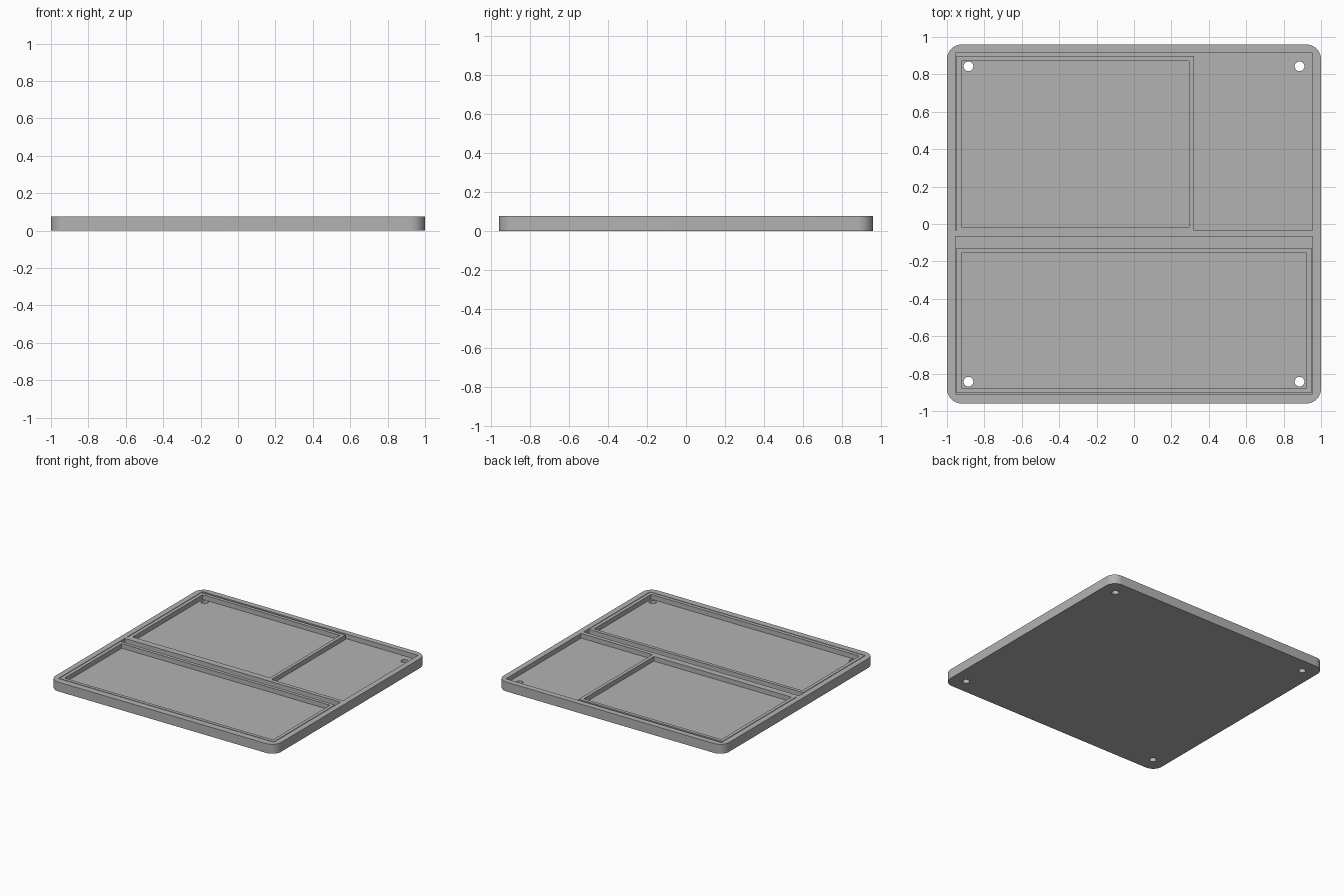
import bpy, bmesh, math

cube = bpy.data.objects.get("Cube")
if cube:
    bpy.data.objects.remove(cube, do_unlink=True)

HEIGHT, FLOOR = 0.075, 0.0375
LIP = 0.027  # width of the raised frames

grey = bpy.data.materials.new("plain grey")
grey.use_nodes = True
colour = (0.45, 0.45, 0.45, 1)
grey.diffuse_color = colour
grey.node_tree.nodes["Principled BSDF"].inputs["Base Color"].default_value = colour


def finish(name, bm):
    mesh = bpy.data.meshes.new(name)
    bm.to_mesh(mesh)
    bm.free()
    mesh.materials.append(grey)
    obj = bpy.data.objects.new(name, mesh)
    bpy.context.collection.objects.link(obj)
    return obj


def block(name, x0, x1, y0, y1, z0, z1, radius=0):
    bm = bmesh.new()
    bmesh.ops.create_cube(bm, size=1)
    for v in bm.verts:
        v.co = (x1 if v.co.x > 0 else x0, y1 if v.co.y > 0 else y0, z1 if v.co.z > 0 else z0)
    if radius:
        upright = [e for e in bm.edges if abs(e.verts[0].co.z - e.verts[1].co.z) > 0.01]
        bmesh.ops.bevel(bm, geom=upright, offset=radius, segments=10, profile=0.5, affect='EDGES')
    return finish(name, bm)


def combine(target, tool, operation):
    bpy.context.view_layer.objects.active = target
    mod = target.modifiers.new(operation.lower(), 'BOOLEAN')
    mod.operation, mod.solver, mod.object = operation, 'EXACT', tool
    bpy.ops.object.modifier_apply(modifier=mod.name)
    bpy.data.objects.remove(tool, do_unlink=True)


# Rounded slab
tray = block("tray", -1, 1, -0.96, 0.96, 0, HEIGHT, 0.08)

# Back and front compartments, leaving a ridge between them
for y0, y1 in ((-0.036, 0.915), (-0.91, -0.068)):
    combine(tray, block("pocket", -0.955, 0.955, y0, y1, FLOOR, 0.2), 'DIFFERENCE')

# Raised frames standing in the compartments; the back one joins the ridge
for x0, x1, y0, y1, wall in ((-0.95, 0.322, -0.05, 0.898, 0.034), (-0.95, 0.95, -0.904, -0.127, LIP)):
    frame = block("frame", x0, x1, y0, y1, FLOOR - 0.01, HEIGHT)
    opening = block("opening", x0 + LIP, x1 - LIP, y0 + wall, y1 - LIP, 0, 0.2)
    combine(frame, opening, 'DIFFERENCE')
    combine(tray, frame, 'UNION')

# Corner screw holes
for x in (-0.885, 0.885):
    for y in (-0.843, 0.843):
        bm = bmesh.new()
        bmesh.ops.create_cone(bm, cap_ends=True, segments=32, radius1=0.026, radius2=0.026, depth=1)
        bmesh.ops.translate(bm, verts=bm.verts, vec=(x, y, 0))
        combine(tray, finish("hole", bm), 'DIFFERENCE')

# Smooth rounded corners, sharp edges elsewhere
bpy.ops.object.select_all(action='DESELECT')
tray.select_set(True)
bpy.context.view_layer.objects.active = tray
bpy.ops.object.shade_smooth_by_angle(angle=math.radians(30))
